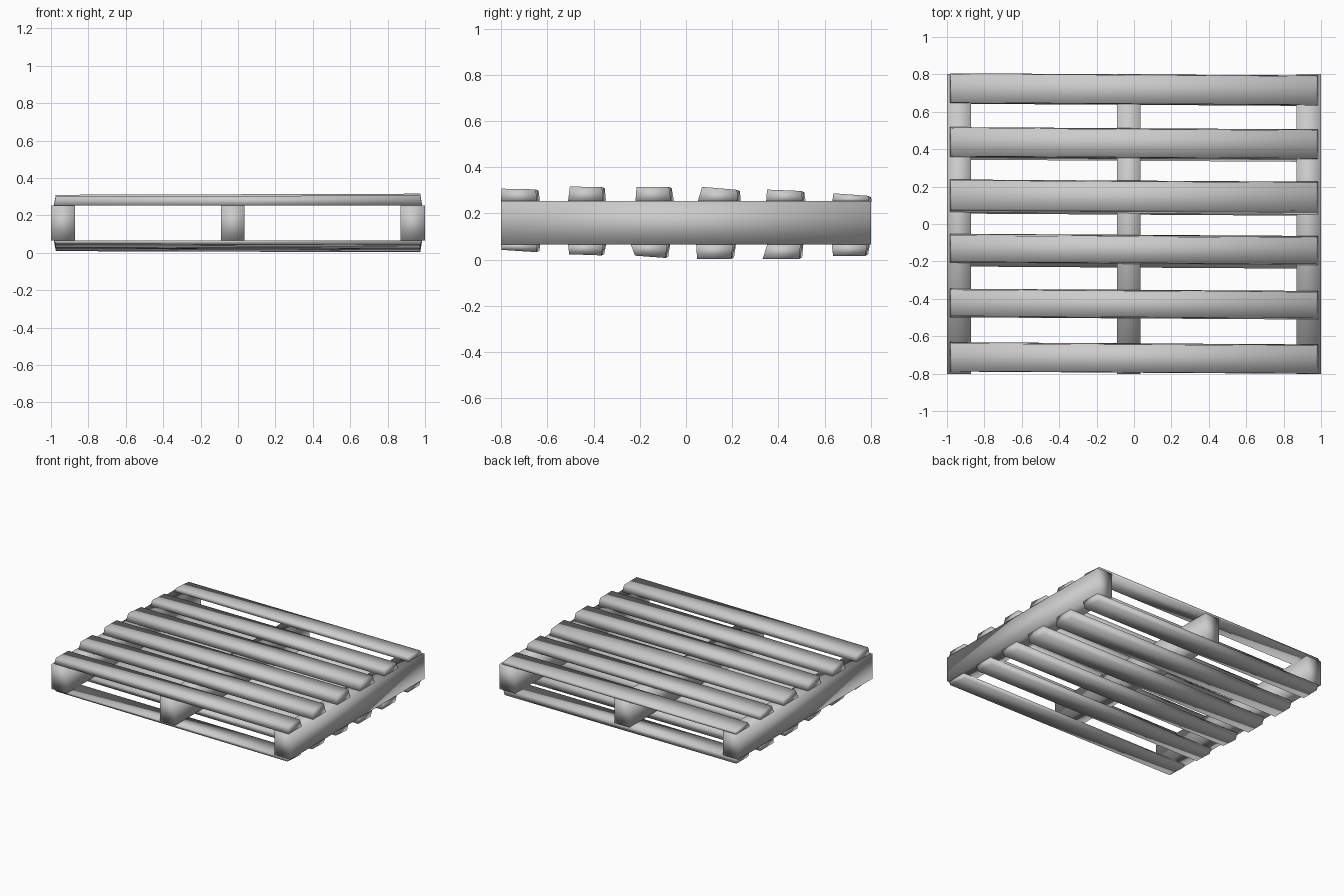
import bpy
import bmesh

if "Cube" in bpy.data.objects:
    bpy.data.objects.remove(bpy.data.objects["Cube"])


def hexahedron(name, bottom, top):
    """Closed block from two matching rings of four corners."""
    bm = bmesh.new()
    lo = [bm.verts.new(p) for p in bottom]
    hi = [bm.verts.new(p) for p in top]
    bm.faces.new(lo)
    bm.faces.new(hi)
    for i in range(4):
        j = (i + 1) % 4
        bm.faces.new((lo[i], lo[j], hi[j], hi[i]))
    bmesh.ops.recalc_face_normals(bm, faces=bm.faces)
    for f in bm.faces:
        f.smooth = True
    mesh = bpy.data.meshes.new(name)
    bm.to_mesh(mesh)
    bm.free()
    ob = bpy.data.objects.new(name, mesh)
    bpy.context.collection.objects.link(ob)
    return ob


def ring(x, y0, y1, z0, z1, skew=0.0, lift=0.0):
    """Four corners; skew turns the board slightly, lift tips its right end."""
    return [(-x, y0 + skew, z0 - lift), (x, y0 - skew, z0 + lift),
            (x, y1 - skew, z1 + lift), (-x, y1 + skew, z1 - lift)]


# Three stringers running front to back
for name, x0, x1 in (("left_stringer", -1.0, -0.872),
                     ("middle_stringer", -0.09, 0.036),
                     ("right_stringer", 0.868, 1.0)):
    corners = [(x0, -0.802), (x1, -0.802), (x1, 0.802), (x0, 0.802)]
    hexahedron(name, [(x, y, 0.065) for x, y in corners],
               [(x, y, 0.253) for x, y in corners])

# Deck boards: inner y range, outer y range, outer z at front and back edge
top_boards = [
    (-0.795, -0.638, -0.793, -0.645, 0.304, 0.301),
    (-0.505, -0.352, -0.497, -0.358, 0.313, 0.311),
    (-0.213, -0.058, -0.208, -0.068, 0.312, 0.312),
    (0.057, 0.232, 0.076, 0.227, 0.312, 0.299),
    (0.353, 0.512, 0.357, 0.506, 0.300, 0.294),
    (0.640, 0.800, 0.644, 0.795, 0.284, 0.273),
]
bottom_boards = [
    (-0.795, -0.638, -0.793, -0.640, 0.045, 0.035),
    (-0.505, -0.352, -0.500, -0.360, 0.026, 0.021),
    (-0.233, -0.075, -0.215, -0.083, 0.020, 0.010),
    (0.050, 0.210, 0.054, 0.202, 0.006, 0.006),
    (0.358, 0.502, 0.338, 0.497, 0.006, 0.006),
    (0.637, 0.790, 0.643, 0.783, 0.018, 0.019),
]
for i, (a, b, c, d, z0, z1) in enumerate(top_boards, 1):
    hexahedron(f"top_board_{i}", ring(0.985, a, b, 0.252, 0.252, 0.006),
               ring(0.974, c, d, z0, z1, 0.006, 0.003))
for i, (a, b, c, d, z0, z1) in enumerate(bottom_boards, 1):
    hexahedron(f"bottom_board_{i}", ring(0.974, c, d, z0, z1, 0.006, -0.003),
               ring(0.985, a, b, 0.066, 0.066, 0.006))
